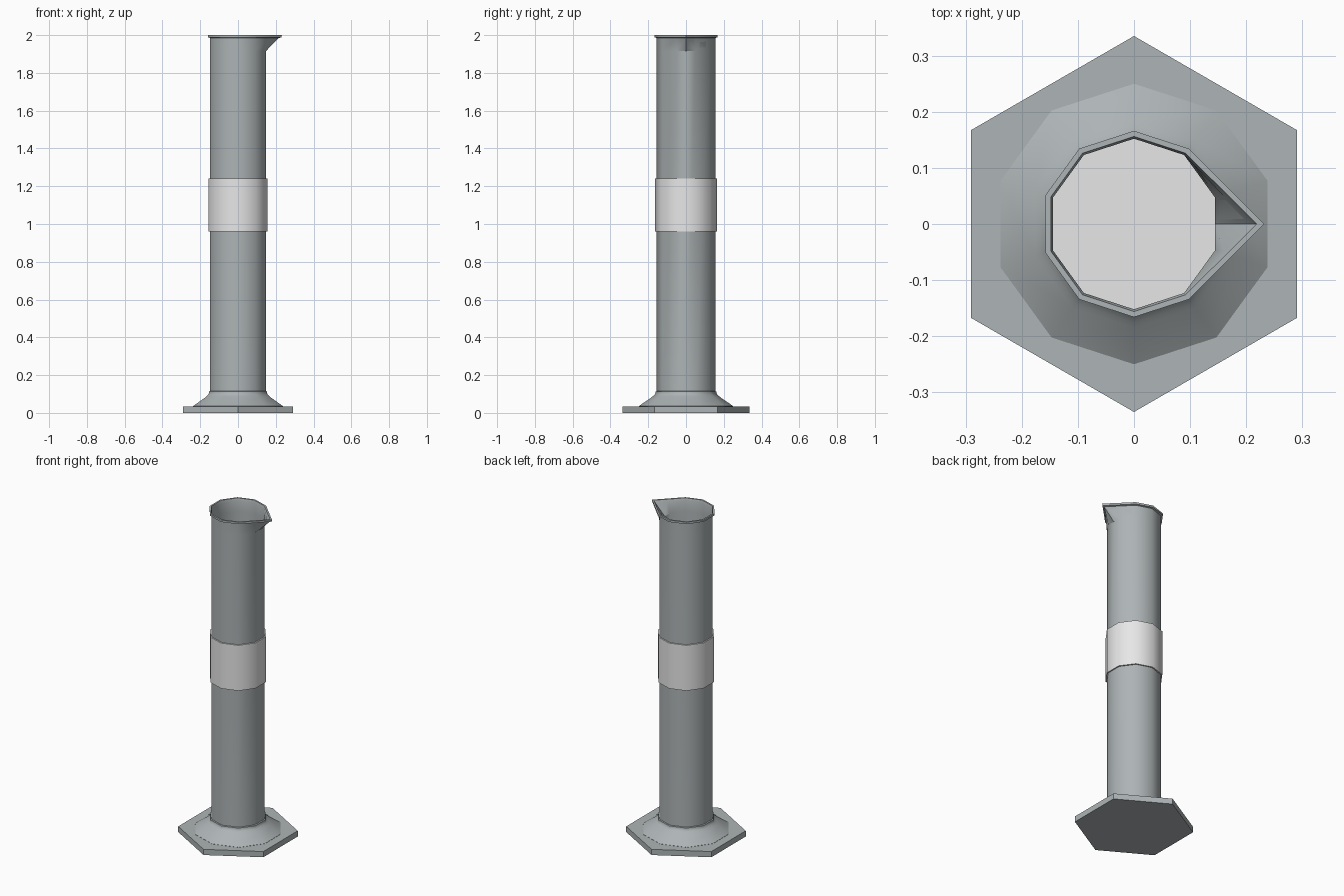
import bpy, bmesh, math

if "Cube" in bpy.data.objects:
    bpy.data.objects.remove(bpy.data.objects["Cube"])


def material(name, rgb):
    m = bpy.data.materials.new(name)
    m.diffuse_color = (*rgb, 1)
    m.use_nodes = True
    m.node_tree.nodes["Principled BSDF"].inputs["Base Color"].default_value = m.diffuse_color
    return m


GLASS = material("grey_glass", (0.42, 0.455, 0.465))
WHITE = material("pale_band", (0.8, 0.8, 0.8))


def ring(r, z, n=10):
    """Polygon with one corner on +y."""
    return [(r * math.cos(math.pi / 2 + 2 * math.pi * i / n),
             r * math.sin(math.pi / 2 + 2 * math.pi * i / n), z) for i in range(n)]


def spout_ring(r, z, tip=None):
    """Ten-sided ring plus a point at +x; tip pulls that side out to a spout."""
    pts = [(r * math.cos(math.radians(a)), r * math.sin(math.radians(a)), z)
           for a in [18 + 36 * i for i in range(10)]]
    mid = r * math.cos(math.radians(18))
    if tip:
        # the corners beside the tip lie on straight lines to the next corners
        for i, j in ((0, 1), (9, 8)):
            x, y, _ = pts[j]
            k = 0.4
            pts[i] = (tip + (x - tip) * k, y * k, z)
        mid = tip
    return [(mid, 0, z)] + pts


def loft(name, rings, mat):
    """Skin a stack of rings and cap both ends."""
    bm = bmesh.new()
    loops = [[bm.verts.new(p) for p in r] for r in rings]
    n = len(loops[0])
    for a, b in zip(loops, loops[1:]):
        for i in range(n):
            j = (i + 1) % n
            bm.faces.new((a[i], a[j], b[j], b[i]))
    bm.faces.new(loops[0][::-1])
    bm.faces.new(loops[-1])
    bmesh.ops.recalc_face_normals(bm, faces=bm.faces)
    me = bpy.data.meshes.new(name)
    bm.to_mesh(me)
    bm.free()
    me.materials.append(mat)
    me.shade_smooth()
    me.set_sharp_from_angle(angle=math.radians(38))
    ob = bpy.data.objects.new(name, me)
    bpy.context.collection.objects.link(ob)
    return ob


# Hexagonal base plate
loft("base_plate", [ring(0.335, 0, 6), ring(0.335, 0.035, 6)], GLASS)

# Sloping foot with collar
loft("foot", [ring(r, z) for r, z in (
    (0.25, 0.03), (0.25, 0.036), (0.185, 0.08), (0.176, 0.088),
    (0.167, 0.095), (0.161, 0.105), (0.161, 0.113), (0.154, 0.116))], GLASS)

# Hollow tube with rim lip and pouring spout
loft("tube", [spout_ring(*p) for p in (
    (0.155, 0.04), (0.155, 1.915), (0.156, 1.985, 0.217),
    (0.166, 1.988, 0.23), (0.166, 2.0, 0.232), (0.156, 2.0, 0.219),
    (0.152, 1.985, 0.208), (0.152, 1.92), (0.152, 0.12))], GLASS)

# Pale band around the middle; its top also closes the bore
loft("band", [ring(0.163, 0.96), ring(0.163, 1.24)], WHITE)
